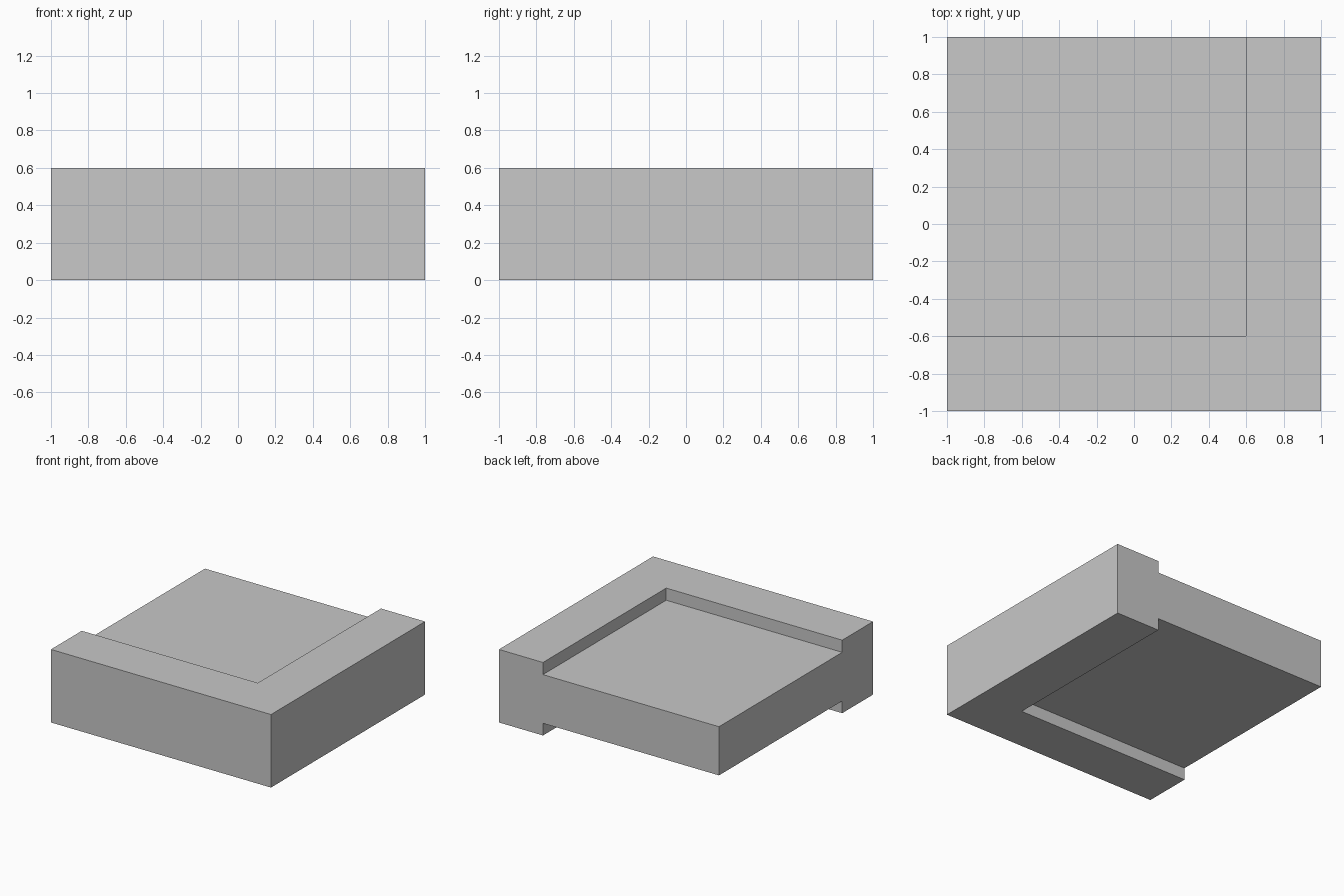
import bpy

default_cube = bpy.data.objects.get("Cube")
if default_cube:
    bpy.data.objects.remove(default_cube, do_unlink=True)

SIZE, HEIGHT = 2.0, 0.6
BORDER, STEP = 0.4, 0.1
MARGIN = 0.2  # cutters reach past the open sides


def make_box(name, low, high):
    """Axis-aligned box between two corners, with its scale applied."""
    centre = [(a + b) / 2 for a, b in zip(low, high)]
    bpy.ops.mesh.primitive_cube_add(size=1, location=centre)
    box = bpy.context.object
    box.name = box.data.name = name
    box.scale = [b - a for a, b in zip(low, high)]
    bpy.ops.object.transform_apply(location=True, rotation=False, scale=True)
    return box


# Light grey material
grey = bpy.data.materials.new("light grey")
grey.use_nodes = True
colour = (0.58, 0.58, 0.58, 1)
grey.diffuse_color = colour
grey.node_tree.nodes["Principled BSDF"].inputs["Base Color"].default_value = colour

# Solid block
half = SIZE / 2
block = make_box("corner_block", (-half, -half, 0), (half, half, HEIGHT))
block.data.materials.append(grey)

# Matching recesses above and below leave an L-shaped raised border
for name, bottom, top in (
    ("top_recess", HEIGHT - STEP, HEIGHT + MARGIN),
    ("bottom_recess", -MARGIN, STEP),
):
    cutter = make_box(name,
                      (-half - MARGIN, -half + BORDER, bottom),
                      (half - BORDER, half + MARGIN, top))
    cutter.hide_render = True
    cut = block.modifiers.new(name, "BOOLEAN")
    cut.operation = "DIFFERENCE"
    cut.solver = "EXACT"
    cut.object = cutter
    bpy.ops.object.select_all(action="DESELECT")
    block.select_set(True)
    bpy.context.view_layer.objects.active = block
    bpy.ops.object.modifier_apply(modifier=cut.name)
    bpy.data.objects.remove(cutter, do_unlink=True)
